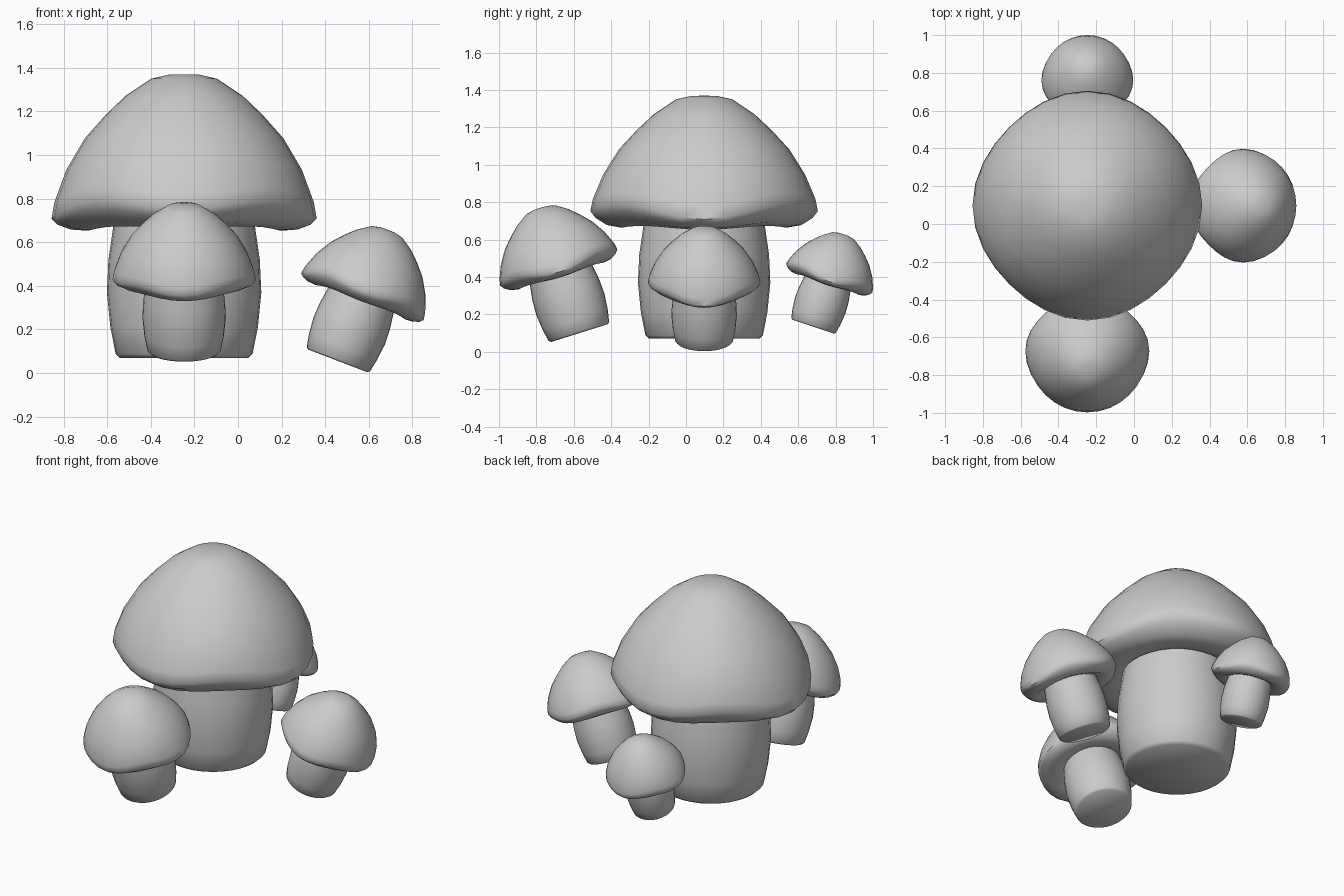
import bpy, bmesh
from math import sin, cos, pi, radians
from mathutils import Matrix, Vector

if "Cube" in bpy.data.objects:
    bpy.data.objects.remove(bpy.data.objects["Cube"])

SIDES = 32

# Profiles: (radius, height above the mushroom base, rim waviness)
STEM = [(0, 0, 0), (0.295, 0, 0), (0.314, 0.018, 0), (0.338, 0.14, 0), (0.354, 0.3, 0),
        (0.347, 0.45, 0), (0.328, 0.58, 0), (0.315, 0.68, 0), (0, 0.70, 0)]
CAP = [(0, 0.66, 0), (0.29, 0.655, 0), (0.34, 0.62, 0.1), (0.44, 0.588, 0.25),
       (0.52, 0.598, 0.45), (0.58, 0.628, 0.8), (0.608, 0.66, 1), (0.595, 0.73, 0.8),
       (0.54, 0.87, 0.35), (0.455, 1.01, 0.15), (0.36, 1.115, 0.05), (0.27, 1.20, 0),
       (0.15, 1.28, 0), (0.07, 1.298, 0), (0, 1.3, 0)]


def lathe(name, profile, matrix):
    bm = bmesh.new()
    rings = []
    for r, z, wave in profile:
        if r == 0:
            rings.append([bm.verts.new((0, 0, z))] * SIDES)
            continue
        ring = []
        for i in range(SIDES):
            a = 2 * pi * i / SIDES
            lobe = 0.5 - 0.5 * cos(4 * a)
            lift = wave * (0.06 * lobe - 0.022 * cos(2 * a))
            rr = r * (1 - 0.035 * wave * lobe)
            ring.append(bm.verts.new((rr * cos(a), rr * sin(a), z + lift)))
        rings.append(ring)
    for low, high in zip(rings, rings[1:]):
        for i in range(SIDES):
            j = (i + 1) % SIDES
            quad = [low[i], low[j], high[j], high[i]]
            bm.faces.new(list(dict.fromkeys(quad)))
    bmesh.ops.recalc_face_normals(bm, faces=bm.faces)
    mesh = bpy.data.meshes.new(name)
    bm.to_mesh(mesh)
    bm.free()
    obj = bpy.data.objects.new(name, mesh)
    bpy.context.collection.objects.link(obj)
    obj.matrix_world = matrix
    bpy.ops.object.select_all(action='DESELECT')
    obj.select_set(True)
    bpy.context.view_layer.objects.active = obj
    bpy.ops.object.shade_smooth_by_angle(angle=radians(50))


# One mushroom: stem and cap, scaled and tilted about its base
def mushroom(name, base, scale, tilt, axis):
    m = (Matrix.Translation(Vector(base)) @ Matrix.Rotation(radians(tilt), 4, axis)
         @ Matrix.Scale(scale, 4))
    lathe(name + "_stem", STEM, m)
    lathe(name + "_cap", CAP, m)


mushroom("large_mushroom", (-0.247, 0.097, 0.07), 1.0, 0, 'X')
mushroom("front_mushroom", (-0.247, -0.57, 0.10), 0.54, 17.4, 'X')
mushroom("right_mushroom", (0.457, 0.097, 0.056), 0.495, 21, 'Y')
mushroom("back_mushroom", (-0.247, 0.68, 0.135), 0.40, -18.4, 'X')
